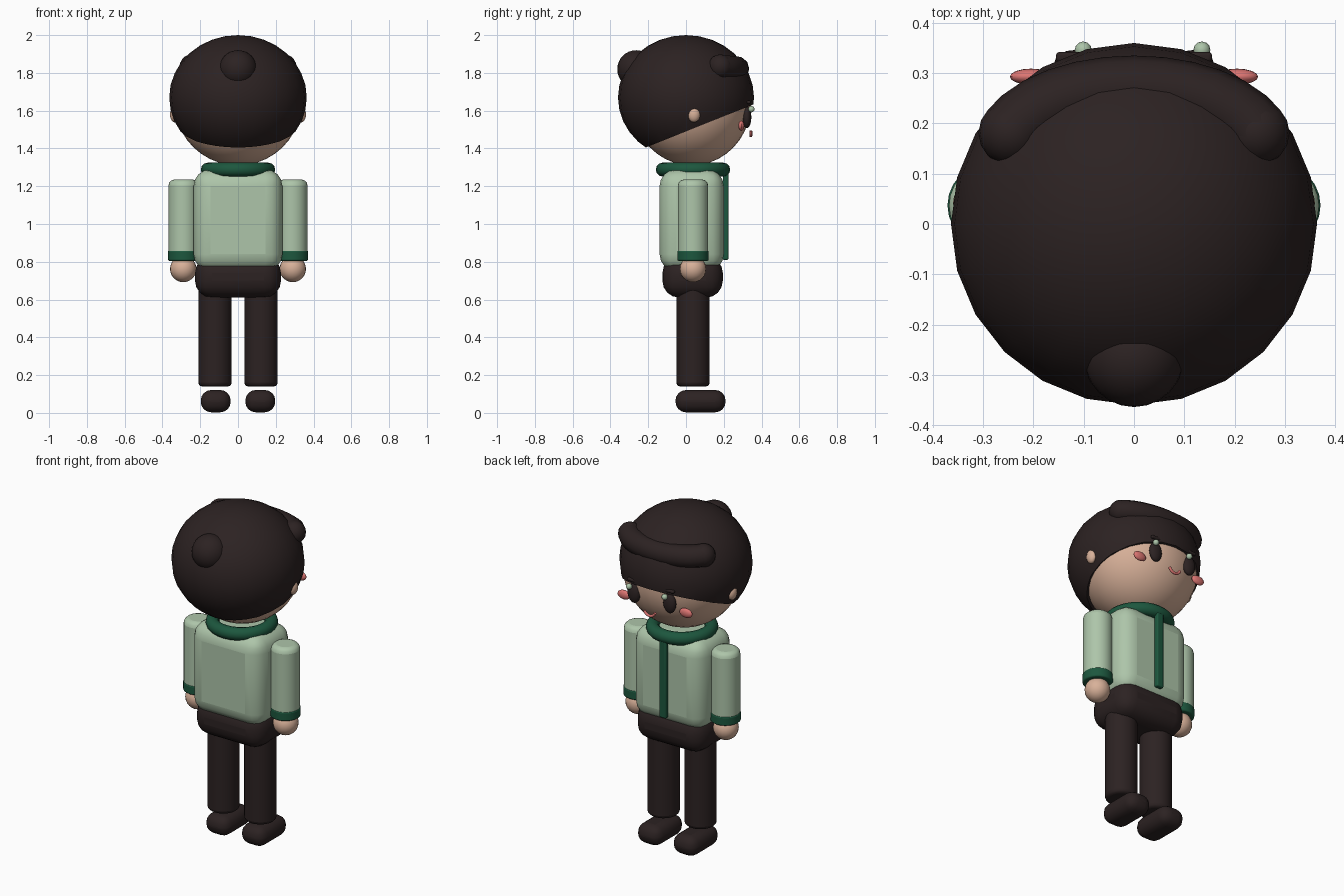
import bpy
import bmesh
import math
from mathutils import Vector

default = bpy.data.objects.get("Cube")
if default:
    bpy.data.objects.remove(default, do_unlink=True)


def material(name, r, g, b):
    mat = bpy.data.materials.new(name)
    mat.use_nodes = True
    mat.diffuse_color = (r, g, b, 1)
    bsdf = mat.node_tree.nodes["Principled BSDF"]
    bsdf.inputs["Base Color"].default_value = (r, g, b, 1)
    bsdf.inputs["Roughness"].default_value = 0.8
    return mat


DARK = material("dark_brown", 0.025, 0.016, 0.016)
SKIN = material("skin", 0.69, 0.44, 0.32)
SAGE = material("sage_green", 0.42, 0.56, 0.40)
GREEN = material("deep_green", 0.012, 0.095, 0.048)
PINK = material("pink", 0.72, 0.18, 0.17)

CENTRE_Y = 0.037  # body and limbs share this depth


def finish(name, mat):
    obj = bpy.context.object
    obj.name = name
    obj.data.materials.append(mat)
    bpy.ops.object.shade_smooth_by_angle(angle=math.radians(40))
    return obj


def apply_size(obj, size):
    for v in obj.data.vertices:
        v.co = Vector(a * b for a, b in zip(v.co, size))


def bevel(obj, width, segments=4):
    mod = obj.modifiers.new("rounding", "BEVEL")
    mod.width = width
    mod.segments = segments
    mod.limit_method = "ANGLE"
    mod.angle_limit = math.radians(40)


def ball(name, loc, radii, mat, segments=24, rings=16):
    bpy.ops.mesh.primitive_uv_sphere_add(segments=segments, ring_count=rings, location=loc)
    apply_size(bpy.context.object, radii)
    return finish(name, mat)


def box(name, loc, size, mat, width):
    bpy.ops.mesh.primitive_cube_add(size=1, location=loc)
    obj = bpy.context.object
    apply_size(obj, size)
    bevel(obj, width)
    return finish(name, mat)


def tube(name, x, bottom, top, radius, mat, width):
    bpy.ops.mesh.primitive_cylinder_add(vertices=24, radius=radius, depth=top - bottom,
                                        location=(x, CENTRE_Y, (top + bottom) / 2))
    bevel(bpy.context.object, width, 3)
    return finish(name, mat)


def path(name, points, radius, mat):
    curve = bpy.data.curves.new(name, "CURVE")
    curve.dimensions = "3D"
    curve.bevel_depth = radius
    curve.bevel_resolution = 3
    curve.use_fill_caps = True
    spline = curve.splines.new("POLY")
    spline.points.add(len(points) - 1)
    for p, co in zip(spline.points, points):
        p.co = (*co, 1)
    obj = bpy.data.objects.new(name, curve)
    bpy.context.collection.objects.link(obj)
    bpy.ops.object.select_all(action="DESELECT")
    obj.select_set(True)
    bpy.context.view_layer.objects.active = obj
    bpy.ops.object.convert(target="MESH")
    return finish(name, mat)


# Head
ball("head", (0, 0.03, 1.64), (0.335, 0.315, 0.33), SKIN, 32, 20)

# Hair cap, trimmed along a line rising from nape to forehead
hair = ball("hair", (0, 0, 1.67), (0.364, 0.36, 0.33), DARK)
bm = bmesh.new()
bm.from_mesh(hair.data)
cut = bmesh.ops.bisect_plane(bm, geom=bm.verts[:] + bm.edges[:] + bm.faces[:],
                             plane_co=(0, 0, -0.18), plane_no=(0, 0.4, -1),
                             clear_outer=True)
rim = [e for e in cut["geom_cut"] if isinstance(e, bmesh.types.BMEdge)]
bmesh.ops.holes_fill(bm, edges=rim)
bm.to_mesh(hair.data)
bm.free()
bpy.context.view_layer.objects.active = hair
bpy.ops.object.shade_smooth_by_angle(angle=math.radians(40))

ball("hair_bun", (0, -0.264, 1.82), (0.1, 0.1, 0.1), DARK)

# Fringe roll wrapped round the forehead, with round ends
arc = []
for i in range(13):
    a = math.radians(-70 + i * 140 / 12)
    arc.append((0.26 * math.sin(a), 0.135 + 0.135 * math.cos(a),
                1.838 - 0.015 * math.cos(a)))
path("fringe", arc, 0.065, DARK)
for name, end in (("fringe_end_right", arc[0]), ("fringe_end_left", arc[-1])):
    ball(name, end, (0.065, 0.065, 0.065), DARK, 16, 10)

# Mouth
smile = []
for i in range(11):
    a = math.radians(200 + i * 14)
    smile.append((0.038 * math.cos(a), 0.343, 1.505 + 0.038 * math.sin(a)))
path("mouth", smile, 0.008, PINK)

# Torso
box("jacket", (0, 0.03, 1.02), (0.47, 0.34, 0.54), SAGE, 0.09)
box("hips", (0, 0.035, 0.72), (0.455, 0.32, 0.22), DARK, 0.09)
box("zip_strip", (0, 0.21, 1.045), (0.046, 0.03, 0.47), GREEN, 0.008)
bpy.ops.mesh.primitive_torus_add(major_radius=0.16, minor_radius=0.037, major_segments=28,
                                 minor_segments=12, location=(0, CENTRE_Y, 1.288))
finish("collar", GREEN)

# Mirrored parts
for side, s in (("left", 1), ("right", -1)):
    ball(side + "_ear", (s * 0.335, 0.042, 1.58), (0.025, 0.033, 0.042), SKIN, 16, 10)
    ball(side + "_eye", (s * 0.118, 0.322, 1.565), (0.04, 0.024, 0.058), DARK, 16, 12)
    ball(side + "_eye_glint", (s * 0.118 + 0.017, 0.346, 1.608), (0.017, 0.017, 0.017), SAGE, 12, 8)
    ball(side + "_cheek", (s * 0.205, 0.293, 1.52), (0.042, 0.016, 0.027), PINK, 16, 10)
    box(side + "_brow", (s * 0.115, 0.332, 1.645), (0.08, 0.02, 0.018), DARK, 0.007)
    tube(side + "_sleeve", s * 0.288, 0.82, 1.235, 0.08, SAGE, 0.03)
    tube(side + "_cuff", s * 0.288, 0.805, 0.86, 0.083, GREEN, 0.008)
    ball(side + "_hand", (s * 0.29, CENTRE_Y, 0.762), (0.07, 0.07, 0.07), SKIN, 20, 12)
    tube(side + "_leg", s * 0.122, 0.14, 0.68, 0.088, DARK, 0.02)
    box(side + "_shoe", (s * 0.118, 0.077, 0.062), (0.158, 0.265, 0.118), DARK, 0.055)
